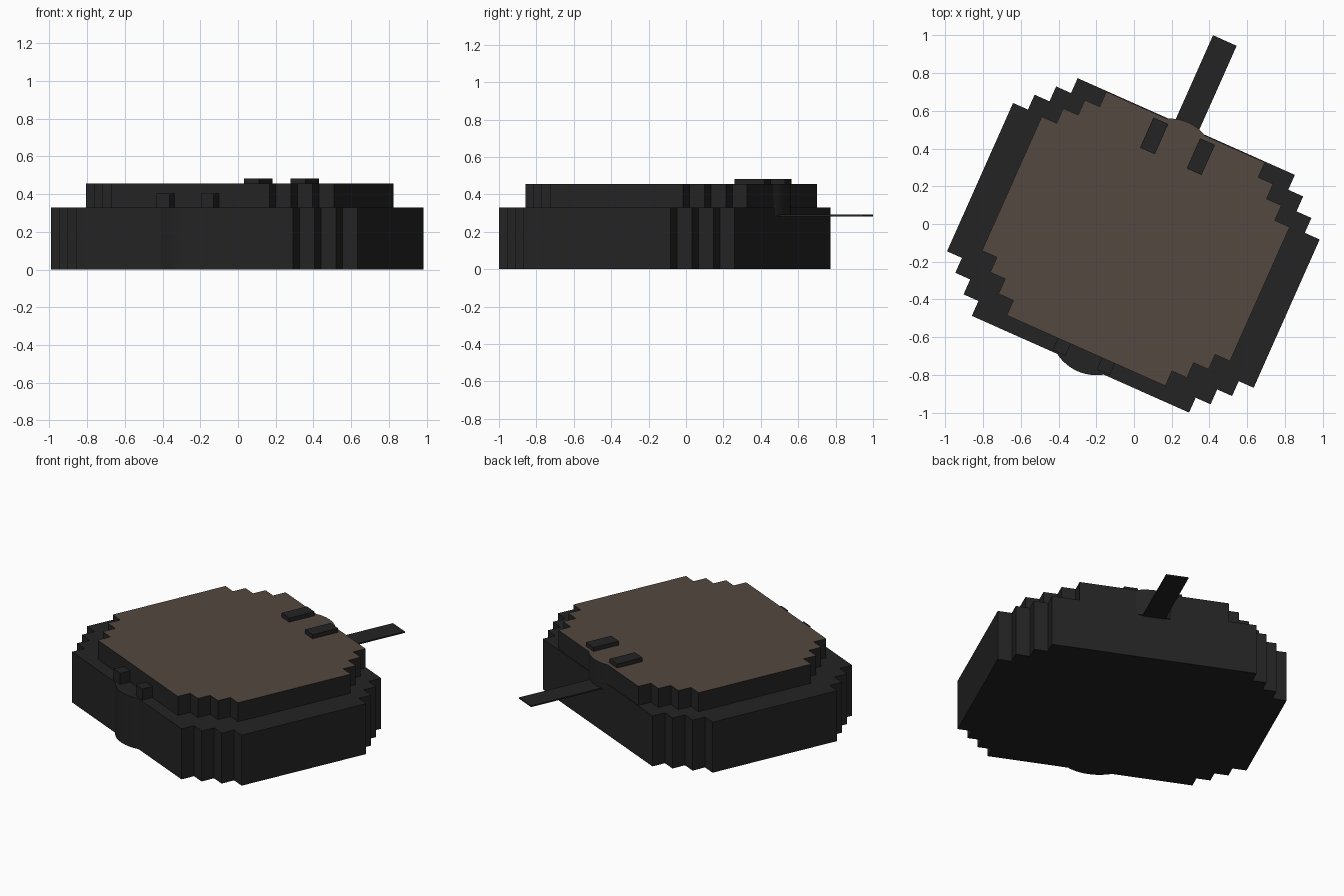
import bpy, bmesh, math
from mathutils import Matrix

if "Cube" in bpy.data.objects:
    bpy.data.objects.remove(bpy.data.objects["Cube"])

TURN = Matrix.Rotation(math.radians(-24), 4, 'Z')   # whole model is turned on the ground


def material(name, rgb):
    m = bpy.data.materials.new(name)
    m.diffuse_color = (*rgb, 1)
    m.use_nodes = True
    m.node_tree.nodes["Principled BSDF"].inputs["Base Color"].default_value = m.diffuse_color
    return m


DARK = material("charcoal", (0.017, 0.017, 0.017))
BROWN = material("dark_brown", (0.089, 0.065, 0.052))


def prism(name, outline, z0, z1, brown_top=False):
    """Extrude a counter-clockwise outline from z0 to z1."""
    bm = bmesh.new()
    face = bm.faces.new([bm.verts.new((x, y, z0)) for x, y in outline])
    ext = bmesh.ops.extrude_face_region(bm, geom=[face], use_keep_orig=True)
    for v in ext["geom"]:
        if isinstance(v, bmesh.types.BMVert):
            v.co.z = z1
    bmesh.ops.recalc_face_normals(bm, faces=bm.faces)
    bm.normal_update()
    for f in bm.faces:
        if brown_top and f.normal.z > 0.9:
            f.material_index = 1
    bm.transform(TURN)
    me = bpy.data.meshes.new(name)
    bm.to_mesh(me)
    bm.free()
    me.materials.append(DARK)
    me.materials.append(BROWN)
    ob = bpy.data.objects.new(name, me)
    bpy.context.collection.objects.link(ob)
    return ob


def stepped(cx, cy, hx, hy, s, n=3):
    """Rectangle whose corners are stairs of n steps."""
    q = []
    for i in range(n + 1):               # right side up to the back side
        q.append((hx - i * s, hy - (n - i) * s))
        if i < n:
            q.append((hx - (i + 1) * s, hy - (n - i) * s))
    pts = q + [(-x, y) for x, y in reversed(q)]
    pts += [(-x, -y) for x, y in q] + [(x, -y) for x, y in reversed(q)]
    return [(cx + x, cy + y) for x, y in pts]


def box(name, x0, x1, y0, y1, z0, z1):
    return prism(name, [(x0, y0), (x1, y0), (x1, y1), (x0, y1)], z0, z1)


def segment(cx, y, half, rise, side, n=14):
    """Circle segment bulging from the line y towards side (+1 or -1)."""
    r = (half * half + rise * rise) / (2 * rise)
    a = math.asin(half / r)
    return [(cx + r * math.sin(a - 2 * a * i / n),
             y + side * (r * math.cos(a - 2 * a * i / n) - r + rise)) for i in range(n + 1)]


# Two stacked bodies with stepped corners
prism("lower_body", stepped(0.043, -0.105, 0.89, 0.69, 0.0865), 0, 0.33)
prism("upper_body", stepped(0.041, -0.068, 0.72, 0.649, 0.0865), 0.33, 0.455, True)

# Rounded bulges at front and back
prism("front_bulge", segment(0.043, -0.795, 0.135, 0.04, -1), 0, 0.33)
prism("back_bulge", segment(0.043, 0.581, 0.11, 0.028, 1), 0.285, 0.455, True)

# Flat tongue sticking out of the back
box("tongue", -0.024, 0.113, 0.45, 1.085, 0.282, 0.291)

# Pairs of studs: on the top near the back, and on the front ledge
for side in (-1, 1):
    c = 0.043 + side * 0.1355
    box("top_stud", c - 0.043, c + 0.043, 0.383, 0.558, 0.455, 0.482)
    c = 0.043 + side * 0.128
    box("front_stud", c - 0.037, c + 0.037, -0.717, -0.786, 0.33, 0.402)
